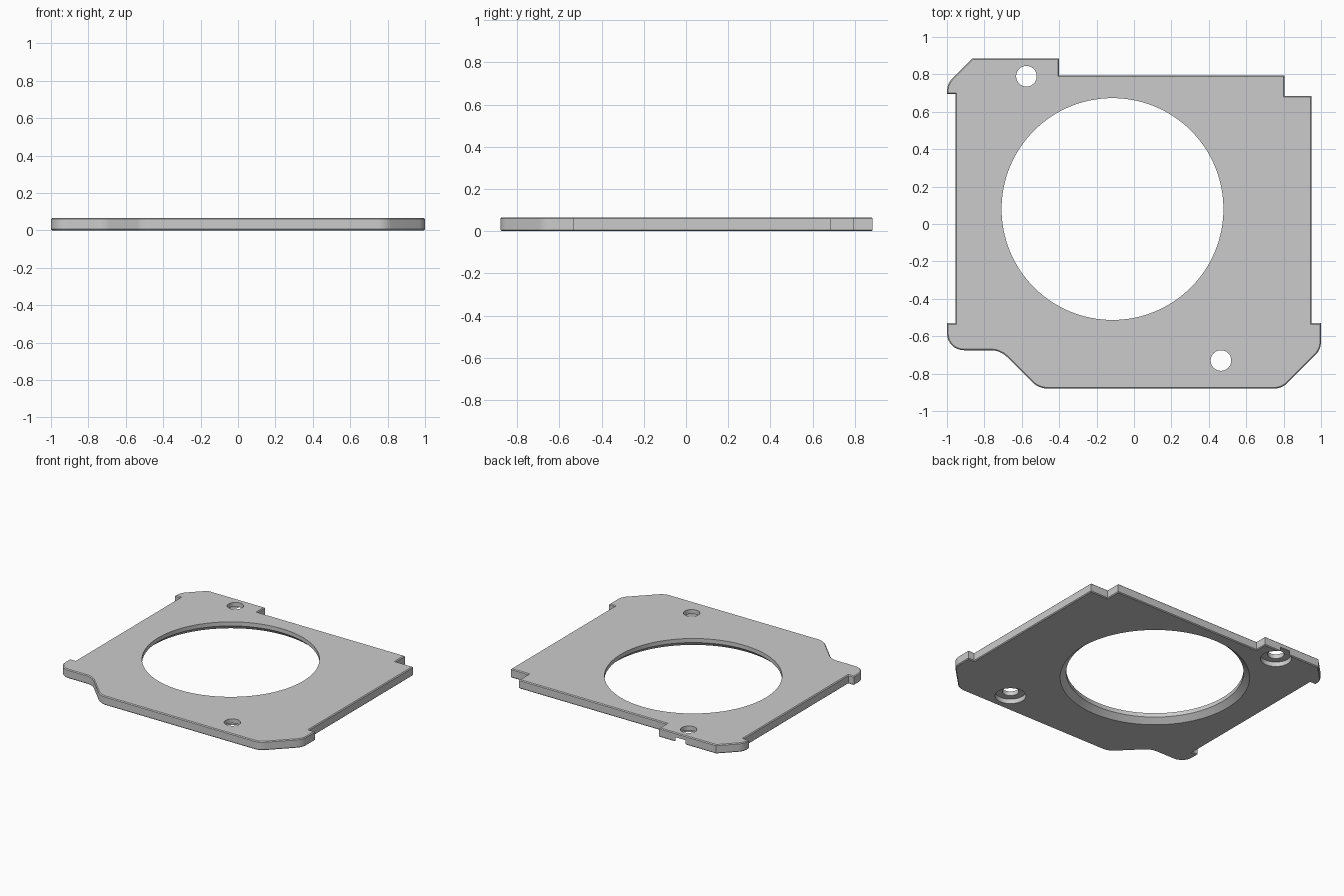
import bpy, bmesh, math
from mathutils import Vector

if "Cube" in bpy.data.objects:
    bpy.data.objects.remove(bpy.data.objects["Cube"])

H = 0.066          # plate thickness
EDGE = 0.006       # rim chamfer

# Plate outline: x, y, corner radius
OUTLINE = [
    (-1, 0.695, 0), (-0.955, 0.695, 0), (-0.955, -0.53, 0), (-1, -0.53, 0),
    (-1, -0.675, 0.09), (-0.715, -0.675, 0.12), (-0.51, -0.88, 0.12),
    (0.79, -0.88, 0.1), (1, -0.67, 0.1), (1, -0.53, 0),
    (0.95, -0.53, 0), (0.95, 0.685, 0), (0.805, 0.685, 0), (0.805, 0.795, 0),
    (-0.4, 0.795, 0), (-0.4, 0.885, 0), (-0.865, 0.885, 0), (-1, 0.75, 0.1),
]


def rounded(points, steps=8):
    """Replace corners that have a radius with tangent arcs."""
    out = []
    for i, (x, y, r) in enumerate(points):
        p = Vector((x, y))
        if r == 0:
            out.append(p)
            continue
        a = (Vector(points[i - 1][:2]) - p).normalized()
        b = (Vector(points[(i + 1) % len(points)][:2]) - p).normalized()
        half = a.angle(b) / 2
        c = p + (a + b).normalized() * r / math.sin(half)
        v0 = p + a * r / math.tan(half) - c
        v1 = p + b * r / math.tan(half) - c
        sweep = v0.angle(v1)
        for k in range(steps + 1):
            t = k / steps
            out.append(c + (v0 * math.sin((1 - t) * sweep) + v1 * math.sin(t * sweep)) / math.sin(sweep))
    return out


def make_object(name, bm):
    bmesh.ops.recalc_face_normals(bm, faces=bm.faces)
    mesh = bpy.data.meshes.new(name)
    bm.to_mesh(mesh)
    bm.free()
    obj = bpy.data.objects.new(name, mesh)
    bpy.context.collection.objects.link(obj)
    return obj


def turned_cutter(name, x, y, profile, sides):
    """Closed solid of revolution from (radius, z) pairs."""
    bm = bmesh.new()
    rings = [[bm.verts.new((x + r * math.cos(math.tau * k / sides),
                            y + r * math.sin(math.tau * k / sides), z))
              for k in range(sides)] for r, z in profile]
    for lo, hi in zip(rings, rings[1:]):
        for k in range(sides):
            n = (k + 1) % sides
            bm.faces.new((lo[k], lo[n], hi[n], hi[k]))
    bm.faces.new(rings[0])
    bm.faces.new(rings[-1])
    obj = make_object(name, bm)
    obj.hide_render = True
    return obj


# Plate body with chamfered rims
bm = bmesh.new()
base = bm.faces.new([bm.verts.new((p.x, p.y, 0)) for p in rounded(OUTLINE)])
top = bmesh.ops.extrude_face_region(bm, geom=[base], use_keep_orig=True)
bmesh.ops.translate(bm, vec=(0, 0, H),
                    verts=[g for g in top["geom"] if isinstance(g, bmesh.types.BMVert)])
bmesh.ops.recalc_face_normals(bm, faces=bm.faces)
rim = [e for e in bm.edges if abs(e.verts[0].co.z - e.verts[1].co.z) < 1e-5]
bmesh.ops.bevel(bm, geom=rim, offset=EDGE, offset_type='OFFSET', segments=1,
                profile=0.5, affect='EDGES', clamp_overlap=True)
plate = make_object("mounting_plate", bm)

# Large opening, flared underneath, and two counterbored screw holes
cutters = [turned_cutter("opening_cutter", -0.115, 0.08,
                         [(0.647, -0.012), (0.593, 0.036), (0.593, 0.1)], 128)]
for i, (x, y) in enumerate([(-0.575, 0.79), (0.465, -0.73)]):
    cutters.append(turned_cutter(f"screw_hole_cutter_{i + 1}", x, y,
                   [(0.103, -0.02), (0.103, 0.034), (0.055, 0.034), (0.055, 0.1)], 48))

bpy.context.view_layer.objects.active = plate
plate.select_set(True)
for c in cutters:
    mod = plate.modifiers.new(c.name, 'BOOLEAN')
    mod.operation = 'DIFFERENCE'
    mod.solver = 'EXACT'
    mod.object = c
    bpy.ops.object.modifier_apply(modifier=mod.name)
for c in cutters:
    bpy.data.objects.remove(c, do_unlink=True)

bpy.ops.object.shade_smooth_by_angle(angle=math.radians(30))
